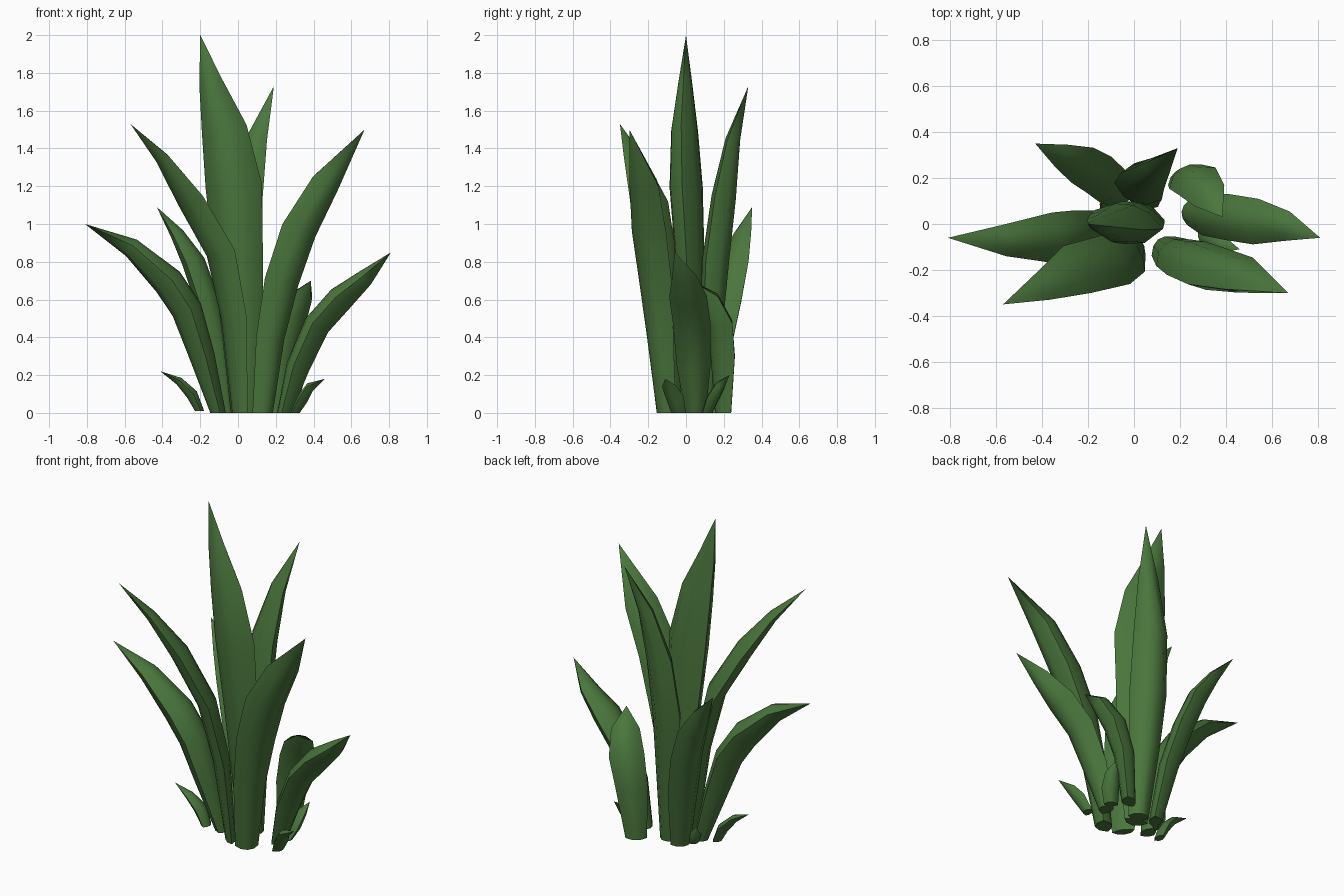
import bpy, bmesh, math
from mathutils import Vector

if "Cube" in bpy.data.objects:
    bpy.data.objects.remove(bpy.data.objects["Cube"])

green = bpy.data.materials.new("leaf green")
green.diffuse_color = (0.068, 0.18, 0.046, 1)
green.use_nodes = True
green.node_tree.nodes["Principled BSDF"].inputs["Base Color"].default_value = green.diffuse_color

# leaf cross-section: (across, depth); keeled back, flatter inner face
SECTION = [(-1, .1), (-.6, -.7), (0, -1), (.6, -.7), (1, .1), (.5, .6), (0, .75), (-.5, .6)]


def leaf(name, angle, ratio, pts):
    """Loft a pointed leaf along (x, y, z, half width); angle = direction across the blade."""
    bm = bmesh.new()
    across = Vector((math.cos(math.radians(angle)), math.sin(math.radians(angle)), 0))
    lean = Vector(pts[-1][:3]) - Vector(pts[0][:3])
    if lean.cross(across).z > 0 or lean.x == 0:
        pass
    P = [Vector(p[:3]) for p in pts]
    rings = []
    for i in range(len(P) - 1):
        t = Vector((0, 0, 1)) if i == 0 else (P[i + 1] - P[i - 1]).normalized()
        w = (across - t * across.dot(t)).normalized()
        n = t.cross(w)
        out = Vector((lean.x, lean.y, 0))
        if n.dot(out) > 0:      # inner face looks back over the lean
            n = -n
        h = pts[i][3]
        rings.append([bm.verts.new(P[i] + w * (a * h) + n * (d * h * ratio)) for a, d in SECTION])
    k = len(SECTION)
    bm.faces.new(rings[0])
    for r0, r1 in zip(rings, rings[1:]):
        for j in range(k):
            bm.faces.new((r0[j], r0[(j + 1) % k], r1[(j + 1) % k], r1[j]))
    tip = bm.verts.new(P[-1])
    for j in range(k):
        bm.faces.new((rings[-1][j], rings[-1][(j + 1) % k], tip))
    for v in bm.verts:
        v.co.z = max(v.co.z, 0)
    bmesh.ops.recalc_face_normals(bm, faces=bm.faces[:])
    me = bpy.data.meshes.new(name)
    bm.to_mesh(me)
    bm.free()
    me.materials.append(green)
    ob = bpy.data.objects.new(name, me)
    bpy.context.collection.objects.link(ob)
    bpy.context.view_layer.objects.active = ob
    bpy.ops.object.select_all(action='DESELECT')
    ob.select_set(True)
    bpy.ops.object.shade_smooth_by_angle(angle=math.radians(50))


# large leaves
leaf("tall_centre_leaf", -15, .65, [(.03, .05, 0, .07), (.02, .04, .45, .115), (0, .03, .8, .135),
     (-.025, .01, 1.2, .155), (-.075, 0, 1.5, .125), (-.145, 0, 1.75, .065), (-.2, 0, 2, 0)])
leaf("front_left_leaf", -55, .5, [(.01, -.08, 0, .065), (-.02, -.12, .5, .11), (-.09, -.16, .85, .125),
     (-.25, -.2, 1.13, .12), (-.4, -.275, 1.35, .065), (-.57, -.35, 1.53, 0)])
leaf("front_right_leaf", 40, .85, [(.13, -.1, 0, .065), (.17, -.13, .4, .09), (.23, -.155, .7, .11),
     (.32, -.19, .97, .115), (.46, -.22, 1.22, .095), (.67, -.3, 1.5, 0)])
leaf("left_leaf", 90, .85, [(-.1, 0, 0, .055), (-.18, -.03, .3, .09), (-.26, -.05, .55, .11),
     (-.36, -.06, .7, .11), (-.56, -.07, .88, .07), (-.81, -.06, 1, 0)])
leaf("right_leaf", 85, .8, [(.24, .05, 0, .055), (.31, .04, .25, .09), (.41, .03, .47, .1),
     (.535, .01, .61, .1), (.67, -.01, .72, .065), (.81, -.06, .85, 0)])
leaf("tall_back_leaf", -20, .75, [(.05, .1, 0, .06), (.03, .13, .45, .09), (.02, .15, .8, .11),
     (.04, .195, 1.15, .1), (.1, .245, 1.45, .06), (.19, .33, 1.73, 0)])
leaf("back_left_leaf", 55, .7, [(-.05, .12, 0, .06), (-.1, .17, .35, .09), (-.16, .22, .6, .095),
     (-.23, .26, .8, .09), (-.32, .3, .95, .055), (-.43, .35, 1.09, 0)])
leaf("back_right_leaf", 35, .75, [(.2, .2, 0, .06), (.23, .2, .3, .09), (.28, .18, .48, .1),
     (.33, .12, .61, .08), (.385, .03, .7, 0)])

# small shoots round the base
leaf("left_shoot", 90, .7, [(-.2, -.02, .01, .04), (-.24, -.02, .1, .05), (-.31, -.03, .17, .035), (-.41, -.03, .22, 0)])
leaf("right_shoot", 75, .7, [(.3, -.04, 0, .04), (.34, -.06, .08, .05), (.38, -.09, .14, .04), (.46, -.11, .18, 0)])
leaf("back_right_shoot", -30, .7, [(.26, .11, 0, .04), (.29, .14, .08, .05), (.31, .18, .15, .04), (.33, .23, .2, 0)])
leaf("back_left_shoot", 45, .7, [(-.1, .07, 0, .03), (-.12, .09, .06, .04), (-.14, .11, .12, 0)])
